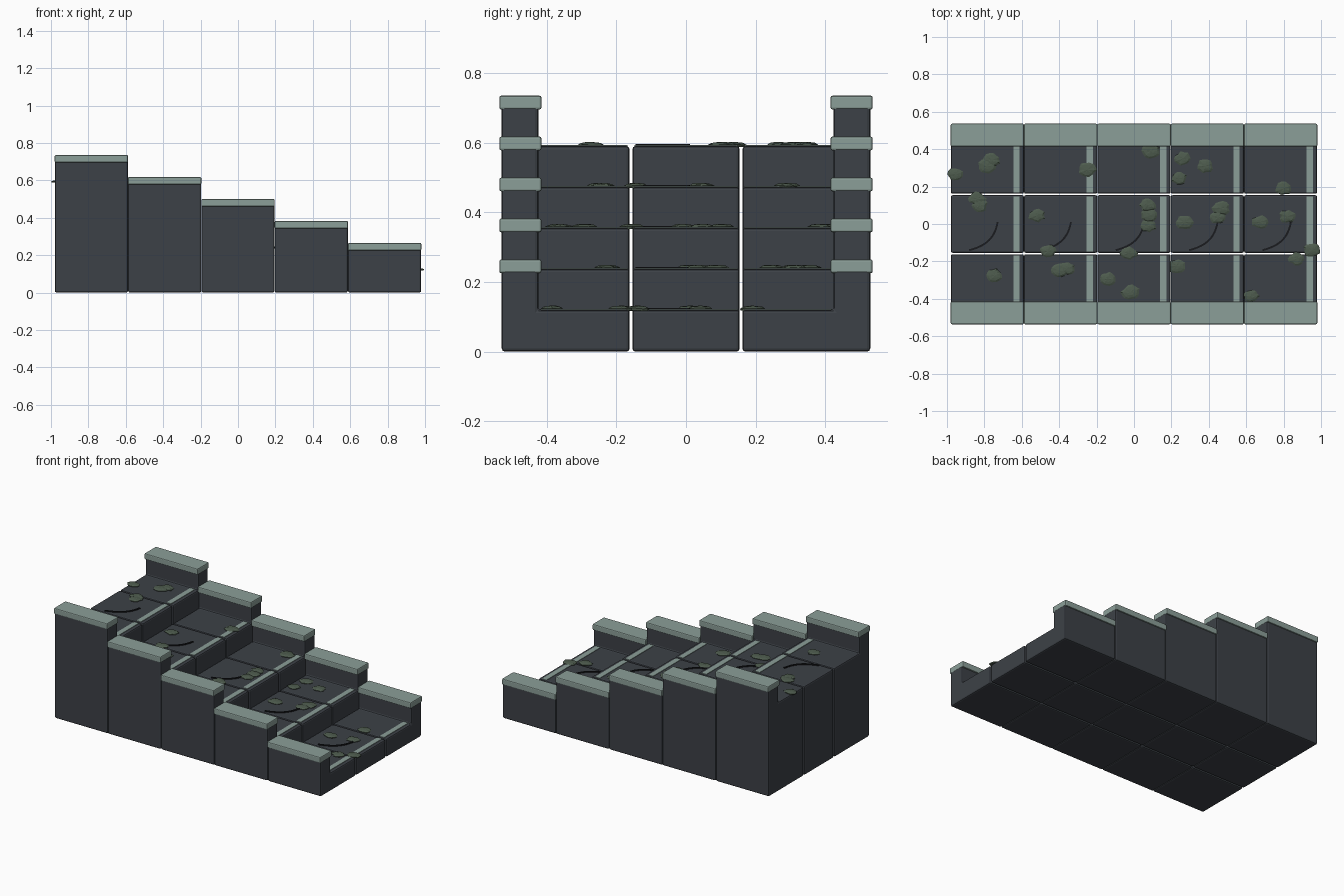
import bpy, bmesh, math, random
from mathutils import Vector

if "Cube" in bpy.data.objects:
    bpy.data.objects.remove(bpy.data.objects["Cube"])

random.seed(4)
PITCH, RISE, TOP = 0.392, 0.1175, 0.59
COLS = 5


def material(name, rgb):
    m = bpy.data.materials.new(name)
    m.diffuse_color = (*rgb, 1)
    m.use_nodes = True
    m.node_tree.nodes["Principled BSDF"].inputs["Base Color"].default_value = m.diffuse_color
    return m


SLATE = material("dark slate", (0.046, 0.053, 0.063))
PALE = material("pale green stone", (0.26, 0.345, 0.315))
MOSS = material("moss green", (0.075, 0.105, 0.075))
CRACK = material("crack black", (0.010, 0.011, 0.013))


def finish(name, bm, mat, bevel=0.0, segments=2):
    bmesh.ops.recalc_face_normals(bm, faces=bm.faces[:])
    me = bpy.data.meshes.new(name)
    bm.to_mesh(me)
    bm.free()
    me.materials.append(mat)
    ob = bpy.data.objects.new(name, me)
    bpy.context.collection.objects.link(ob)
    if bevel:
        mod = ob.modifiers.new("worn edges", 'BEVEL')
        mod.width, mod.segments = bevel, segments
        mod.limit_method = 'ANGLE'
    return ob


def extrude_x(name, profile, x0, x1, mat, bevel=0.0, segments=2):
    """Extrude a closed (y, z) profile along x."""
    bm = bmesh.new()
    face = bm.faces.new([bm.verts.new((x0, y, z)) for y, z in profile])
    new = bmesh.ops.extrude_face_region(bm, geom=[face])["geom"]
    verts = [v for v in new if isinstance(v, bmesh.types.BMVert)]
    bmesh.ops.translate(bm, vec=(x1 - x0, 0, 0), verts=verts)
    return finish(name, bm, mat, bevel, segments)


def rect(y0, y1, z0, z1):
    return [(y0, z0), (y1, z0), (y1, z1), (y0, z1)]


def moss_patch(x, y, z, r):
    """Low lumpy clump with a ragged outline."""
    n = 14
    bm = bmesh.new()
    radii = [r * random.uniform(0.82, 1.12) for _ in range(n)]
    rings = []
    for scale, h in ((0.95, -0.002), (1.0, 0.004), (0.75, 0.009), (0.4, 0.011)):
        ring = []
        for i, rad in enumerate(radii):
            a = math.tau * i / n
            ring.append(bm.verts.new((x + rad * scale * math.cos(a),
                                      y + 0.8 * rad * scale * math.sin(a),
                                      z + h + random.uniform(-0.001, 0.001))))
        rings.append(ring)
    for lo, hi in zip(rings, rings[1:]):
        for i in range(n):
            j = (i + 1) % n
            bm.faces.new((lo[i], lo[j], hi[j], hi[i]))
    bm.faces.new(rings[0])
    tip = bm.verts.new((x, y, z + 0.012))
    for i in range(n):
        bm.faces.new((rings[-1][i], rings[-1][(i + 1) % n], tip))
    finish("moss_patch", bm, MOSS)


def crack(cx, z):
    """Thin tapering curved strip."""
    p = [Vector(v) for v in ((-0.097, -0.14), (0.0, -0.115), (0.04, -0.07), (0.055, 0.01))]
    bm = bmesh.new()
    rows, n = [], 12
    for i in range(n + 1):
        t = i / n
        s = 1 - t
        c = s**3 * p[0] + 3 * s * s * t * p[1] + 3 * s * t * t * p[2] + t**3 * p[3]
        d = s * s * (p[1] - p[0]) + 2 * s * t * (p[2] - p[1]) + t * t * (p[3] - p[2])
        side = Vector((-d.y, d.x)).normalized() * 0.005
        rows.append([bm.verts.new((cx + q.x, q.y, z + h))
                     for q, h in ((c - side, -0.001), (c + side, -0.001),
                                  (c + side, 0.006), (c - side, 0.006))])
    for a, b in zip(rows, rows[1:]):
        for k in range(4):
            m = (k + 1) % 4
            bm.faces.new((a[k], a[m], b[m], b[k]))
    bm.faces.new(rows[0])
    bm.faces.new(rows[-1])
    finish("crack", bm, CRACK)


# Stair blocks, side walls, copings, nosing strips and cracks
for i in range(COLS):
    cx = (i - 2) * PITCH
    x0, x1 = cx - PITCH / 2 + 0.0005, cx + PITCH / 2 - 0.0005
    z = TOP - i * RISE
    extrude_x("centre_block", rect(-0.154, 0.154, 0, z), x0, x1, SLATE, 0.009)
    extrude_x("centre_nosing", rect(-0.148, 0.148, z - 0.004, z + 0.003),
              cx + 0.139, cx + 0.173, PALE)
    for s in (-1, 1):
        wall = [(0.162, 0), (0.529, 0), (0.529, z + 0.115),
                (0.424, z + 0.115), (0.424, z), (0.162, z)]
        extrude_x("side_block", [(s * y, h) for y, h in wall], x0, x1, SLATE, 0.009)
        extrude_x("coping", [(s * y, h) for y, h in rect(0.415, 0.536, z + 0.105, z + 0.145)],
                  x0 - 0.0004, x1 + 0.0004, PALE, 0.006)
        extrude_x("side_nosing", [(s * y, h) for y, h in rect(0.168, 0.422, z - 0.004, z + 0.003)],
                  cx + 0.139, cx + 0.173, PALE)
    crack(cx, z)

# Moss patches, grouped by step from the highest down
PATCHES = [
    [(-0.952, 0.265), (-0.76, 0.342), (-0.785, 0.31), (-0.838, 0.135), (-0.825, 0.10), (-0.745, -0.275)],
    [(-0.25, 0.29), (-0.52, 0.045), (-0.46, -0.145), (-0.36, -0.238), (-0.40, -0.248)],
    [(0.09, 0.39), (0.075, 0.10), (0.08, 0.045), (0.075, -0.01), (-0.03, -0.155), (-0.14, -0.295), (-0.02, -0.365)],
    [(0.26, 0.35), (0.38, 0.31), (0.24, 0.245), (0.27, 0.01), (0.465, 0.085), (0.45, 0.035), (0.228, -0.225)],
    [(0.80, 0.19), (0.675, 0.01), (0.82, 0.04), (0.952, -0.14), (0.87, -0.185), (0.625, -0.385)],
]
for i, group in enumerate(PATCHES):
    for x, y in group:
        moss_patch(x, y, TOP - i * RISE, random.uniform(0.043, 0.049))
